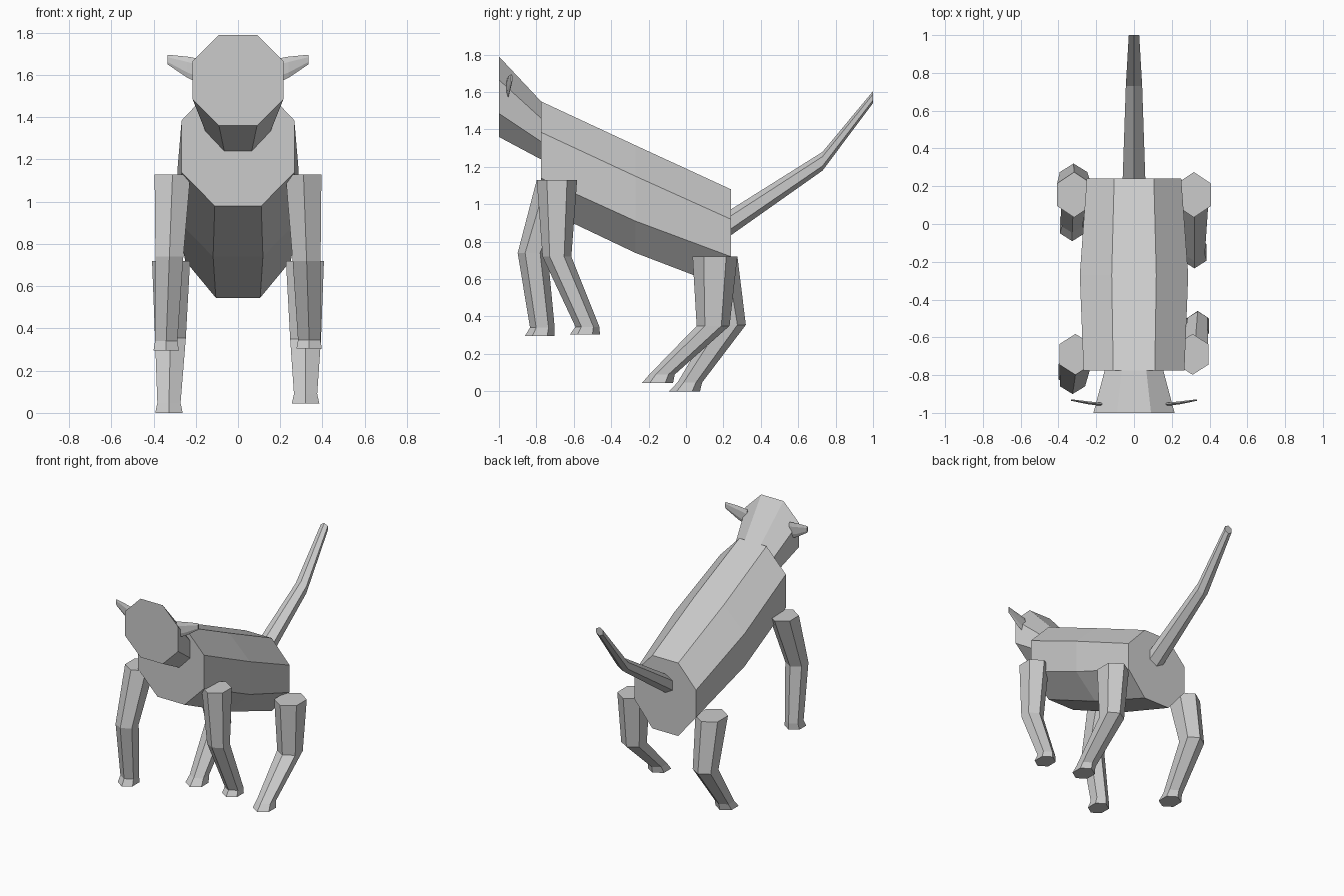
import bpy, bmesh
from math import sin, cos, pi
from mathutils import Vector

cube = bpy.data.objects.get("Cube")
if cube:
    bpy.data.objects.remove(cube, do_unlink=True)

grey = bpy.data.materials.new("light_grey")
grey.use_nodes = True
colour = (0.6, 0.6, 0.6, 1)
grey.diffuse_color = colour
grey.node_tree.nodes["Principled BSDF"].inputs["Base Color"].default_value = colour


def loft(name, rings):
    """Skin a row of equal-sized rings and cap both ends."""
    bm = bmesh.new()
    loops = [[bm.verts.new(p) for p in ring] for ring in rings]
    n = len(loops[0])
    for a, b in zip(loops, loops[1:]):
        for i in range(n):
            j = (i + 1) % n
            bm.faces.new((a[i], a[j], b[j], b[i]))
    bm.faces.new(loops[0])
    bm.faces.new(loops[-1])
    bmesh.ops.recalc_face_normals(bm, faces=bm.faces)
    mesh = bpy.data.meshes.new(name)
    bm.to_mesh(mesh)
    bm.free()
    mesh.materials.append(grey)
    obj = bpy.data.objects.new(name, mesh)
    bpy.context.collection.objects.link(obj)
    return obj


def octagon(y, side, flat, bottom, lower, upper, top):
    """Upright eight-sided section facing along y."""
    half = [(flat, bottom), (side, lower), (side, upper), (flat, top)]
    return [(x, y, z) for x, z in half] + [(-x, y, z) for x, z in reversed(half)]


def hexagon(centre, across, u, along, v):
    """Six-sided section with its points along v."""
    c, u, v = Vector(centre), Vector(u), Vector(v)
    return [c + u * across * cos(a) / cos(pi / 6) + v * along * sin(a)
            for a in (pi / 6 + k * pi / 3 for k in range(6))]


X, Y, Z = (1, 0, 0), (0, 1, 0), (0, 0, 1)

# Sloping barrel body
loft("body", [
    octagon(-0.775, 0.267, 0.11, 0.98, 1.14, 1.385, 1.55),
    octagon(-0.27, 0.287, 0.118, 0.74, 0.91, 1.15, 1.315),
    octagon(0.24, 0.25, 0.105, 0.545, 0.72, 0.92, 1.08),
])

# Head flaring to a flat face
loft("head", [
    octagon(-1.0, 0.215, 0.09, 1.36, 1.485, 1.665, 1.79),
    octagon(-0.775, 0.155, 0.065, 1.24, 1.335, 1.46, 1.55),
])

# Thin ears
for side, s in (("left", 1), ("right", -1)):
    loft(side + "_ear", [
        hexagon((s * 0.17, -0.955, 1.615), 0.008, Y, 0.06, Z),
        hexagon((s * 0.24, -0.947, 1.637), 0.008, Y, 0.05, Z),
        hexagon((s * 0.333, -0.932, 1.673), 0.004, Y, 0.023, Z),
    ])

# Raised tail
loft("tail", [hexagon((0, y, z), r * 0.866, X, r, Z) for y, z, r in
              ((0.22, 0.89, 0.07), (0.73, 1.23, 0.05), (1.0, 1.573, 0.032))])

# Legs in mid-stride: each ring is x, y, z, half width, half depth
legs = {
    "front_left_leg": (1, [(0.31, -0.69, 1.13, 0.085, 0.108), (0.325, -0.69, 0.72, 0.066, 0.077),
                           (0.337, -0.527, 0.345, 0.053, 0.064), (0.337, -0.54, 0.305, 0.06, 0.08)]),
    "front_right_leg": (-1, [(0.31, -0.69, 1.13, 0.085, 0.108), (0.325, -0.82, 0.74, 0.066, 0.08),
                             (0.34, -0.768, 0.34, 0.053, 0.066), (0.34, -0.782, 0.295, 0.06, 0.08)]),
    "hind_left_leg": (1, [(0.317, 0.155, 0.72, 0.09, 0.12), (0.32, 0.145, 0.35, 0.073, 0.088),
                          (0.32, -0.128, 0.09, 0.055, 0.068), (0.32, -0.152, 0.045, 0.065, 0.083)]),
    "hind_right_leg": (-1, [(0.317, 0.155, 0.72, 0.09, 0.12), (0.32, 0.23, 0.355, 0.073, 0.09),
                            (0.327, 0.02, 0.047, 0.055, 0.066), (0.327, -0.008, 0, 0.065, 0.083)]),
}
for name, (s, rings) in legs.items():
    loft(name, [hexagon((s * x, y, z), w, X, d, Y) for x, y, z, w, d in rings])
